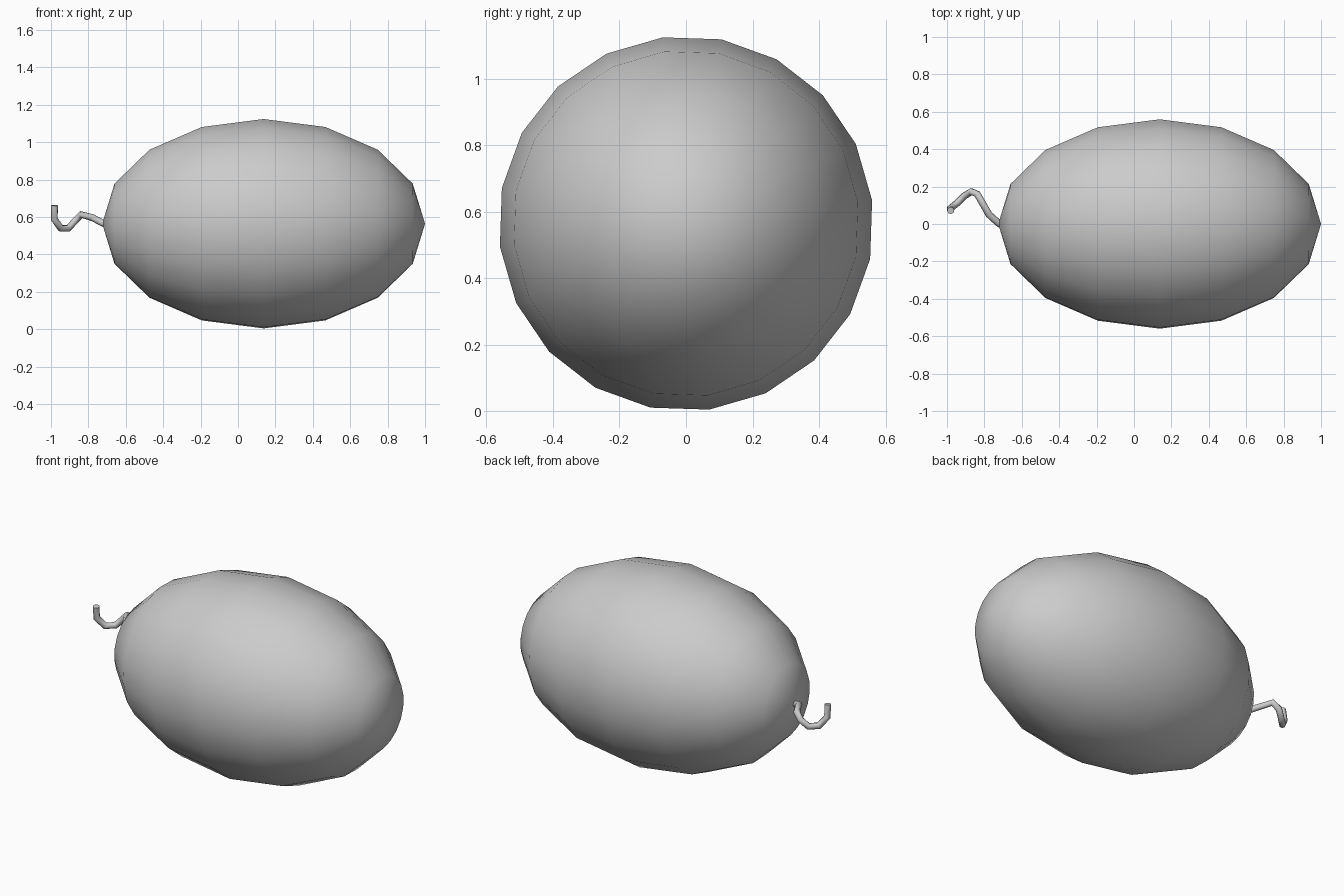
import bpy, bmesh
from math import radians
from mathutils import Matrix

if "Cube" in bpy.data.objects:
    bpy.data.objects.remove(bpy.data.objects["Cube"])

# egg-shaped body: stretched sphere with its poles along x
bm = bmesh.new()
bmesh.ops.create_uvsphere(bm, u_segments=20, v_segments=8, radius=1)
bm.transform(Matrix.Translation((0.137, 0, 0.564))
             @ Matrix.Diagonal((0.863, 0.564, 0.564, 1))
             @ Matrix.Rotation(radians(7.1), 4, 'X')
             @ Matrix.Rotation(radians(90), 4, 'Y'))
for f in bm.faces:
    f.smooth = True
mesh = bpy.data.meshes.new("body")
bm.to_mesh(mesh)
bm.free()
body = bpy.data.objects.new("body", mesh)
bpy.context.collection.objects.link(body)

# thin curly tail: round tube along a bent path
path = [(-0.70, -0.01, 0.56), (-0.725, 0.005, 0.568), (-0.775, 0.05, 0.595),
        (-0.838, 0.16, 0.613), (-0.87, 0.173, 0.58), (-0.907, 0.15, 0.54),
        (-0.948, 0.11, 0.54), (-0.983, 0.082, 0.59), (-0.98, 0.072, 0.662)]
curve = bpy.data.curves.new("tail", 'CURVE')
curve.dimensions = '3D'
curve.bevel_depth = 0.019
curve.bevel_resolution = 2
curve.use_fill_caps = True
spline = curve.splines.new('POLY')
spline.points.add(len(path) - 1)
for point, co in zip(spline.points, path):
    point.co = (*co, 1)
spline.use_smooth = True
tail = bpy.data.objects.new("tail", curve)
bpy.context.collection.objects.link(tail)
